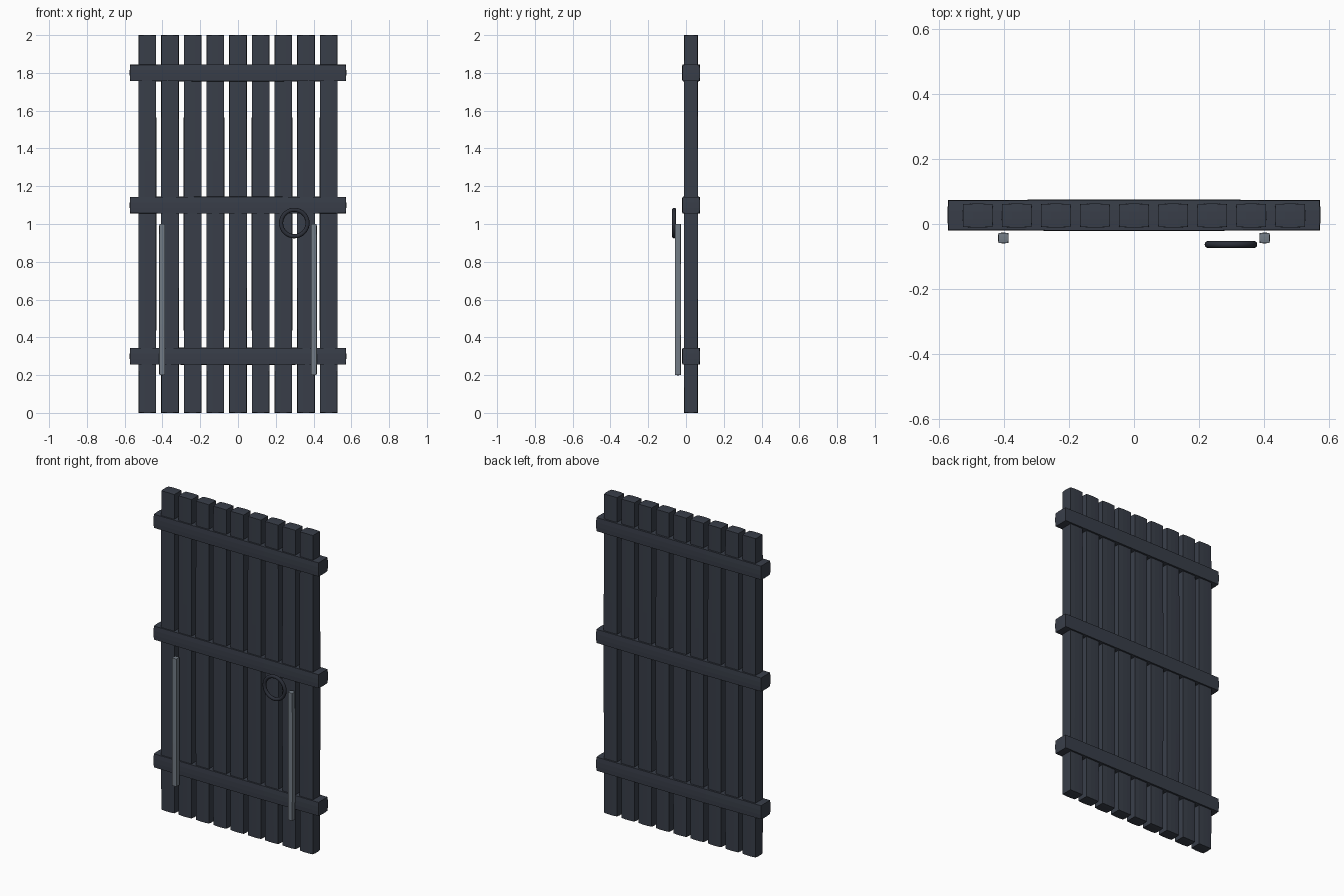
import bpy, bmesh, math

if "Cube" in bpy.data.objects:
    bpy.data.objects.remove(bpy.data.objects["Cube"])

def material(name, rgb):
    m = bpy.data.materials.new(name)
    m.diffuse_color = (*rgb, 1)
    m.use_nodes = True
    m.node_tree.nodes["Principled BSDF"].inputs["Base Color"].default_value = m.diffuse_color
    return m

WOOD = material("dark slate wood", (0.040, 0.048, 0.066))
STEEL = material("grey steel", (0.17, 0.20, 0.235))
IRON = material("black iron", (0.024, 0.028, 0.040))

def beam(name, centre, half, mat, bulge=0.003):
    """Box cut in thirds whose side faces swell slightly outwards."""
    bm = bmesh.new()
    bmesh.ops.create_cube(bm, size=2)
    bmesh.ops.subdivide_edges(bm, edges=bm.edges[:], cuts=2, use_grid_fill=True)
    for v in bm.verts:
        u = v.co.copy()
        for i in range(3):
            a, b = [u[j] for j in range(3) if j != i]
            swell = bulge * (1 - (a * a + b * b) / 2)
            v.co[i] = centre[i] + u[i] * (half[i] + swell)
    mesh = bpy.data.meshes.new(name)
    bm.to_mesh(mesh)
    bm.free()
    mesh.materials.append(mat)
    ob = bpy.data.objects.new(name, mesh)
    bpy.context.collection.objects.link(ob)
    return ob

# Upright planks
for i in range(9):
    beam(f"plank_{i + 1}", ((i - 4) * 0.12, 0.026, 1.0), (0.045, 0.035, 0.998), WOOD)

# Cross rails wrapping the planks
for name, z in (("bottom", 0.30), ("middle", 1.10), ("top", 1.80)):
    beam(f"{name}_rail", (0, 0.027, z), (0.570, 0.045, 0.0425), WOOD, 0.0035)

# Steel bars on the front
for name, x in (("left", -0.4015), ("right", 0.4015)):
    beam(f"{name}_bar", (x, -0.043, 0.6), (0.0145, 0.0145, 0.399), STEEL, 0.002)

# Ring handle
bpy.ops.mesh.primitive_torus_add(major_radius=0.07, minor_radius=0.011,
                                 major_segments=32, minor_segments=12,
                                 location=(0.298, -0.063, 1.005),
                                 rotation=(math.pi / 2, 0, 0))
ring = bpy.context.object
ring.name = "ring_handle"
ring.data.materials.append(IRON)
bpy.ops.object.shade_smooth_by_angle(angle=math.radians(60))
